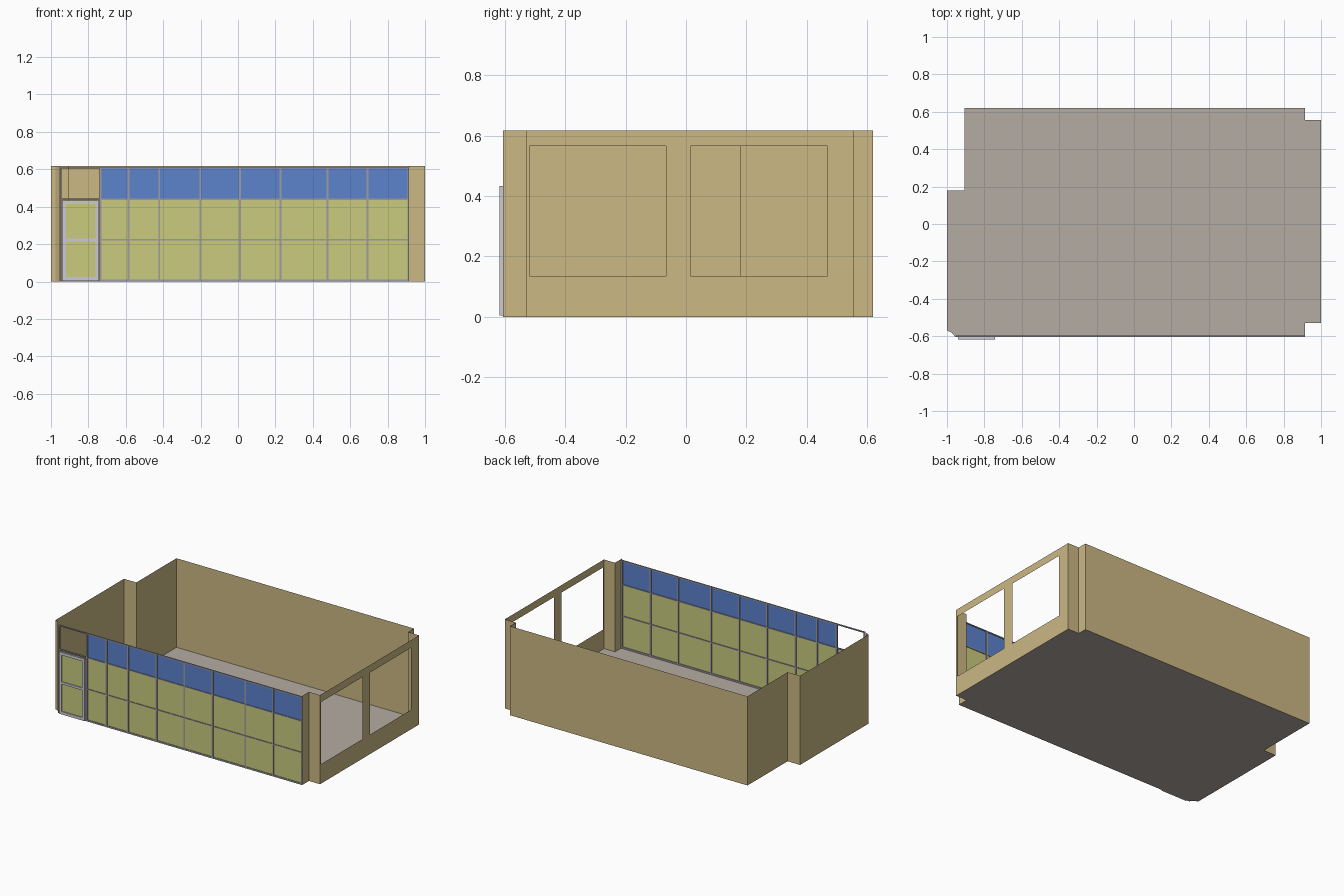
import bpy, bmesh
from mathutils import Vector

if "Cube" in bpy.data.objects:
    bpy.data.objects.remove(bpy.data.objects["Cube"])

H = 0.617           # wall height
FY = -0.605         # plane of the glazed front


def mat(name, rgb):
    m = bpy.data.materials.new(name)
    lin = [((c / 255 + 0.055) / 1.055) ** 2.4 for c in rgb]
    m.diffuse_color = (*lin, 1)
    m.use_nodes = True
    m.node_tree.nodes["Principled BSDF"].inputs["Base Color"].default_value = m.diffuse_color
    return m


TAN = mat("tan wall", (204, 184, 133))
FLOOR = mat("grey floor", (180, 172, 162))
OLIVE = mat("yellow glass", (202, 203, 126))
BLUE = mat("blue glass", (92, 131, 206))
GREY = mat("grey mullion", (160, 156, 160))
PALE = mat("pale door frame", (203, 203, 210))


def make(name, quads, *mats):
    """Mesh from polygons; each entry is (points, material index)."""
    bm = bmesh.new()
    for pts, mi in quads:
        f = bm.faces.new([bm.verts.new(p) for p in pts])
        f.material_index = mi
    bmesh.ops.remove_doubles(bm, verts=bm.verts, dist=1e-5)
    me = bpy.data.meshes.new(name)
    bm.to_mesh(me)
    bm.free()
    for m in mats:
        me.materials.append(m)
    ob = bpy.data.objects.new(name, me)
    bpy.context.collection.objects.link(ob)
    return ob


def bars(name, boxes, y0, y1, m):
    """Several upright boxes (x0, x1, z0, z1) between depths y0 and y1."""
    bm = bmesh.new()
    for x0, x1, z0, z1 in boxes:
        vs = bmesh.ops.create_cube(bm, size=1)["verts"]
        for v in vs:
            v.co = Vector((x1 if v.co.x > 0 else x0,
                           y1 if v.co.y > 0 else y0,
                           z1 if v.co.z > 0 else z0))
    me = bpy.data.meshes.new(name)
    bm.to_mesh(me)
    bm.free()
    me.materials.append(m)
    bpy.context.collection.objects.link(bpy.data.objects.new(name, me))


def pane(x0, x1, z0, z1, y):
    return [(x0, y, z0), (x1, y, z0), (x1, y, z1), (x0, y, z1)]


# Plan outline, counter-clockwise from the front right pier
plan = [(0.915, FY), (0.915, -0.53), (1, -0.53), (1, 0.555), (0.915, 0.555),
        (0.915, 0.619), (-0.905, 0.619), (-0.905, 0.18), (-1, 0.18),
        (-1, -0.57), (-0.975, -0.58), (-0.955, FY)]

# Floor sheet
make("floor", [([(x, y, 0) for x, y in plan], 0)], FLOOR)

# Thin walls, leaving out the window side at x = 1
walls = []
for (ax, ay), (bx, by) in zip(plan, plan[1:]):
    if ax == 1 and bx == 1:
        continue
    walls.append(([(ax, ay, 0), (bx, by, 0), (bx, by, H), (ax, ay, H)], 0))
make("walls", walls, TAN)

# Right wall with two window openings
ys = [-0.53, -0.518, -0.067, 0.015, 0.468, 0.555]
zs = [0, 0.135, 0.565, H]
cells = []
for i in range(5):
    for j in range(3):
        if j == 1 and i in (1, 3):
            continue
        cells.append(([(1, ys[i], zs[j]), (1, ys[i + 1], zs[j]),
                       (1, ys[i + 1], zs[j + 1]), (1, ys[i], zs[j + 1])], 0))
make("window_wall", cells, TAN)

# Glazed front: yellow lower panes, blue upper panes
xs = [-0.735, -0.585, -0.421, -0.202, 0.011, 0.227, 0.479, 0.692, 0.91]
rows = [0.005, 0.222, 0.44, 0.605]
glass = []
for x0, x1 in zip(xs, xs[1:]):
    for j in range(3):
        glass.append((pane(x0, x1, rows[j], rows[j + 1], FY + 0.004), int(j == 2)))
make("front_glazing", glass, OLIVE, BLUE)

# Mullions, rails and the open frame around the door and transom
w = 0.005
frame = [(x - w, x + w, 0, 0.609) for x in xs]
frame += [(xs[0], xs[-1], 0, 0.011), (xs[0], xs[-1], 0.219, 0.226),
          (xs[0], xs[-1], 0.437, 0.444),
          (-0.953, xs[-1] + w, 0.603, 0.61),
          (-0.953, -0.943, 0, 0.609), (-0.943, -0.74, 0.437, 0.445)]
bars("front_mullions", frame, FY, FY + 0.009, GREY)

# Door leaf, standing slightly proud of the front
dx0, dx1, dz0, dz1 = -0.94, -0.742, 0.004, 0.434
s = 0.02
bars("door_frame", [(dx0, dx0 + s, dz0, dz1), (dx1 - s, dx1, dz0, dz1),
                    (dx0 + s, dx1 - s, dz0, dz0 + s),
                    (dx0 + s, dx1 - s, dz1 - s, dz1),
                    (dx0 + s, dx1 - s, 0.213, 0.229)], -0.618, FY, PALE)
make("door_glass", [(pane(dx0 + s, dx1 - s, dz0 + s, 0.213, -0.611), 0),
                    (pane(dx0 + s, dx1 - s, 0.229, dz1 - s, -0.611), 0)], OLIVE)
